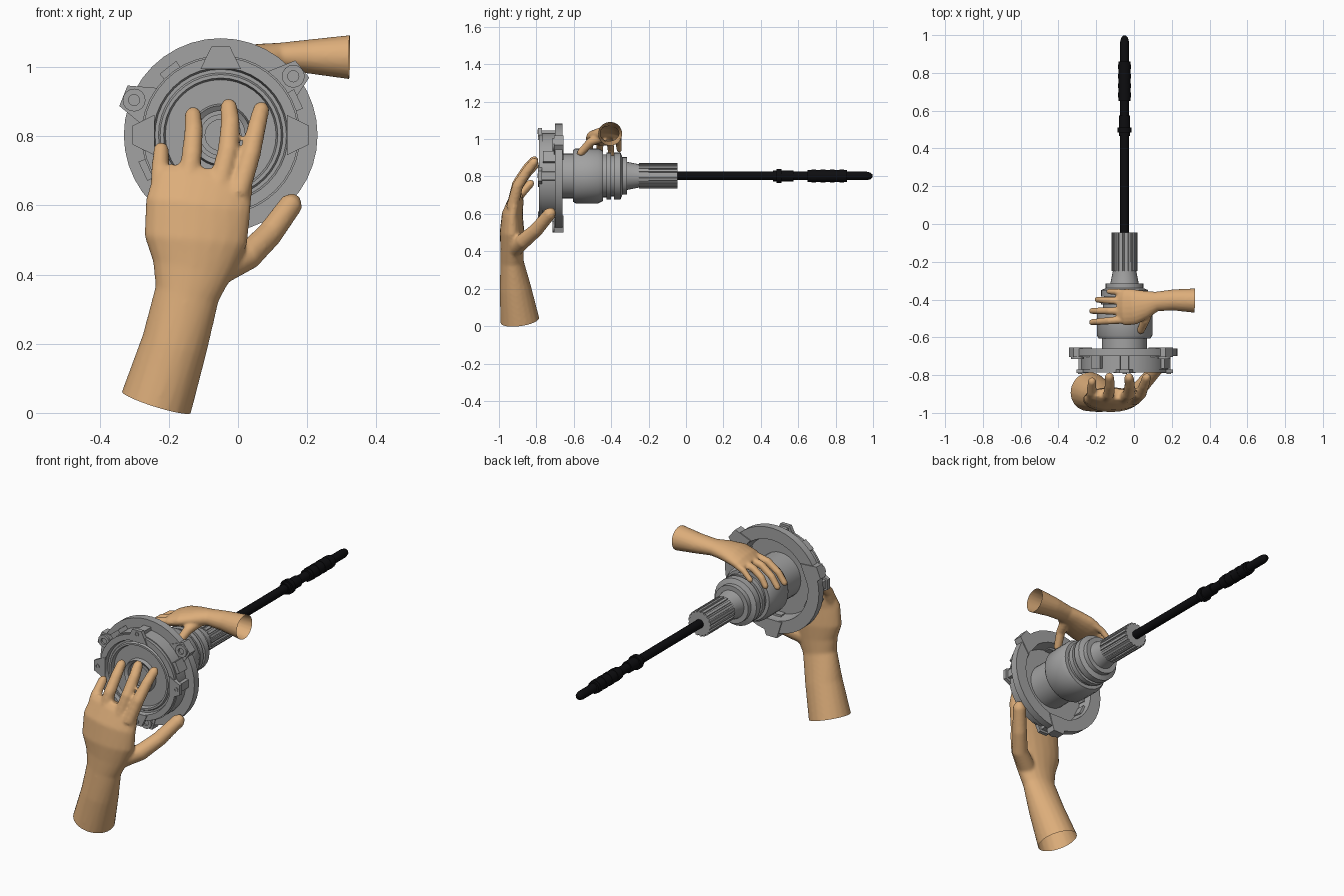
import bpy, bmesh, math
from mathutils import Vector

old = bpy.data.objects.get("Cube")
if old:
    bpy.data.objects.remove(old)

AX, AZ = -0.05, 0.803      # shaft axis, parallel to y


def material(name, rgb, rough=0.6):
    m = bpy.data.materials.new(name)
    m.use_nodes = True
    m.diffuse_color = (*rgb, 1)
    b = m.node_tree.nodes["Principled BSDF"]
    b.inputs["Base Color"].default_value = (*rgb, 1)
    b.inputs["Roughness"].default_value = rough
    return m


GREY = material("cast_metal_grey", (0.36, 0.36, 0.36))
BLACK = material("cable_black", (0.004, 0.004, 0.005))
SKIN = material("skin_tan", (0.72, 0.42, 0.195))


def finish(name, bm, mat, angle=35):
    bmesh.ops.recalc_face_normals(bm, faces=bm.faces)
    me = bpy.data.meshes.new(name)
    bm.to_mesh(me)
    bm.free()
    me.materials.append(mat)
    ob = bpy.data.objects.new(name, me)
    bpy.context.collection.objects.link(ob)
    bpy.ops.object.select_all(action='DESELECT')
    ob.select_set(True)
    bpy.context.view_layer.objects.active = ob
    if angle:
        bpy.ops.object.shade_smooth_by_angle(angle=math.radians(angle))
    return ob


def polar(r, a, y):
    return Vector((AX + r * math.cos(a), y, AZ + r * math.sin(a)))


def bridge(bm, rings, closed=False):
    pairs = list(zip(rings, rings[1:])) + ([(rings[-1], rings[0])] if closed else [])
    n = len(rings[0])
    for p, q in pairs:
        for i in range(n):
            j = (i + 1) % n
            bm.faces.new((p[i], p[j], q[j], q[i]))


def lathe(name, profile, mat, seg=32, centre=(0, 0), closed=False):
    """Turn (radius, y) points about an axis parallel to y."""
    bm = bmesh.new()
    off = Vector((centre[0], 0, centre[1]))
    rings = [[bm.verts.new(polar(r, math.tau * i / seg, y) + off) for i in range(seg)]
             for r, y in profile]
    bridge(bm, rings, closed)
    if not closed:
        bm.faces.new(rings[0])
        bm.faces.new(rings[-1])
    return finish(name, bm, mat)


def plate(name, points, y0, y1, mat=GREY):
    """Extrude (radius, angle) points along y."""
    bm = bmesh.new()
    rings = [[bm.verts.new(polar(r, a, y)) for r, a in points] for y in (y0, y1)]
    bridge(bm, rings)
    for r in rings:
        bm.faces.new(r)
    return finish(name, bm, mat, 25)


def wedge(name, deg, r_in, r_out, wide, narrow, y0, y1):
    a, w, n = (math.radians(v) for v in (deg, wide, narrow))
    return plate(name, [(r_in, a - w), (r_out, a - n), (r_out, a + n), (r_in, a + w)], y0, y1)


# Housing: stepped front cover, drum wall, rear flange and hollow back
lathe("drum_housing", [
    (.07, -.765), (.085, -.775), (.09, -.755), (.16, -.755), (.165, -.775), (.175, -.775),
    (.18, -.765), (.19, -.765), (.195, -.785), (.225, -.785), (.225, -.77), (.23, -.77),
    (.23, -.70), (.28, -.70), (.28, -.66), (.215, -.66), (.205, -.735), (.07, -.735)],
    GREY, 40, closed=True)
lathe("bore_floor", [(.072, -.745), (.072, -.725)], GREY, 24)
lathe("bore_ring", [(.045, -.745), (.045, -.755), (.06, -.755), (.06, -.745)], GREY, 24, closed=True)

# Bolt ears on the front cover with their posts
for i in range(4):
    wedge(f"cover_ear_{i + 1}", 90 * i, .2, .257, 17, 6, -.79, -.77)
    wedge(f"cover_post_{i + 1}", 90 * i, .2, .245, 8, 5, -.77, -.70)
    a = math.radians(90 * i)
    c = (.235 * math.cos(a), .235 * math.sin(a))
    lathe(f"cover_bolt_hole_{i + 1}", [(.007, -.789), (.007, -.794), (.012, -.794), (.012, -.789)],
          GREY, 12, c, True)

# Mounting lugs on the flange
for i, deg in enumerate((39, 158, 270)):
    a = math.radians(deg)
    wedge(f"flange_lug_{i + 1}", deg, .22, .305, 16, 6, -.705, -.655)
    c = (.27 * math.cos(a), .27 * math.sin(a))
    lathe(f"lug_boss_{i + 1}", [(.016, -.70), (.016, -.715), (.033, -.715), (.033, -.70)],
          GREY, 16, c, True)
for i, deg in enumerate((25, 128, 205)):
    wedge(f"drum_block_{i + 1}", deg, .2, .25, 8, 7, -.765, -.69)

# Neck, barrel and stepped collars behind the drum
lathe("barrel", [
    (.12, -.74), (.12, -.605), (.137, -.605), (.147, -.59), (.147, -.47), (.135, -.445),
    (.115, -.445), (.115, -.425), (.125, -.425), (.125, -.40), (.11, -.40), (.11, -.385),
    (.125, -.385), (.125, -.35), (.10, -.34), (.10, -.315), (.075, -.315), (.062, -.25),
    (.062, -.20)], GREY, 28)

# Splined shaft
teeth = 18
spline = []
for i in range(teeth):
    for f, r in ((0, .068), (.55, .068), (.62, .061), (.93, .061)):
        spline.append((r, math.tau * (i + f) / teeth))
plate("splined_shaft", spline, -.25, -.045)

# Black rod with collars, grip and rounded tip
lathe("rod", [
    (.023, -.06), (.023, .465), (.029, .465), (.029, .485), (.038, .485), (.038, .51),
    (.03, .51), (.03, .575), (.023, .575), (.023, .65), (.032, .65), (.032, .86),
    (.023, .86), (.023, .965), (.018, .985), (.008, .997)], BLACK, 16)
for i in range(4):
    y = .67 + .05 * i
    lathe(f"grip_band_{i + 1}", [(.034, y), (.034, y + .025)], BLACK, 16)


def loft(bm, sections, side, seg=20):
    """Elliptical skin through (x, y, z, half_width, half_depth) sections."""
    side = Vector(side)
    pts = [Vector(s[:3]) for s in sections]
    rings = []
    for i, s in enumerate(sections):
        t = (pts[min(i + 1, len(pts) - 1)] - pts[max(i - 1, 0)]).normalized()
        u = (side - t * side.dot(t)).normalized()
        n = t.cross(u)
        rings.append([bm.verts.new(pts[i] + u * s[3] * math.cos(math.tau * k / seg)
                                   + n * s[4] * math.sin(math.tau * k / seg)) for k in range(seg)])
    bridge(bm, rings)
    bm.faces.new(rings[0])
    bm.faces.new(rings[-1])


def hand(name, side, arm, digits, voxel):
    """Fuse arm, palm and digits into one smooth skin with an open cuff."""
    bm = bmesh.new()
    loft(bm, arm, side)
    for path, r in digits:
        pts = [Vector(p) for p in path]
        tip = pts[-1] + (pts[-1] - pts[-2]).normalized() * r * .7
        radii = [r * (1.2 - .3 * i / (len(pts) - 1)) for i in range(len(pts))]
        loft(bm, [(*p, q, q) for p, q in zip(pts, radii)] + [(*tip, r * .45, r * .45)], side, 12)
    ob = finish(name, bm, SKIN, 0)
    m = ob.modifiers.new("fuse", 'REMESH')
    m.mode, m.voxel_size, m.use_smooth_shade = 'VOXEL', voxel, True
    s = ob.modifiers.new("soften", 'SMOOTH')
    s.factor, s.iterations = .5, 5
    for mod in ("fuse", "soften"):
        bpy.ops.object.modifier_apply(modifier=mod)
    # Cut the cuff square and leave it open
    p0, p1 = Vector(arm[0][:3]), Vector(arm[1][:3])
    d = (p1 - p0).normalized()
    bm = bmesh.new()
    bm.from_mesh(ob.data)
    bmesh.ops.bisect_plane(bm, geom=bm.verts[:] + bm.edges[:] + bm.faces[:],
                           plane_co=p0 + d * voxel * 3, plane_no=d, clear_inner=True)
    for f in bm.faces:
        f.smooth = True
    bm.to_mesh(ob.data)
    bm.free()


# Hand spread over the front cover
hand("front_hand", (1, 0, 0), [
    (-.243, -.885, .008, .106, .107), (-.183, -.912, .20, .096, .085), (-.147, -.93, .345, .094, .062),
    (-.13, -.93, .42, .118, .062), (-.122, -.93, .50, .15, .066), (-.115, -.928, .60, .153, .056),
    (-.10, -.91, .67, .145, .042), (-.095, -.90, .70, .125, .03)], [
    ([(-.225, -.925, .62), (-.225, -.89, .70), (-.222, -.83, .765)], .025),
    ([(-.15, -.93, .63), (-.133, -.90, .75), (-.128, -.85, .82), (-.13, -.805, .865)], .027),
    ([(-.06, -.93, .63), (-.028, -.90, .76), (-.022, -.85, .84), (-.027, -.81, .888)], .028),
    ([(.0, -.93, .63), (.037, -.90, .75), (.055, -.85, .83), (.068, -.81, .88)], .027),
    ([(-.06, -.92, .41), (.03, -.87, .455), (.09, -.80, .515), (.155, -.725, .605)], .038)], .008)

# Smaller hand resting on the barrel
hand("top_hand", (0, 1, 0), [
    (.34, -.406, 1.028, .066, .066), (.21, -.402, 1.03, .056, .05), (.12, -.41, 1.03, .052, .04),
    (.06, -.425, 1.025, .075, .042), (0, -.438, 1.015, .095, .042), (-.05, -.44, 1.0, .097, .035),
    (-.085, -.44, .985, .08, .022)], [
    ([(-.04, -.365, 1.0), (-.09, -.36, .98), (-.135, -.357, .94)], .016),
    ([(-.04, -.41, 1.0), (-.12, -.405, .98), (-.17, -.402, .945), (-.195, -.40, .905)], .018),
    ([(-.04, -.46, 1.0), (-.13, -.46, .98), (-.19, -.46, .935), (-.225, -.46, .885)], .018),
    ([(-.04, -.505, 1.0), (-.13, -.512, .98), (-.19, -.517, .935), (-.225, -.52, .885)], .018),
    ([(.08, -.45, 1.01), (.06, -.51, .985), (.035, -.565, .925)], .023)], .006)
